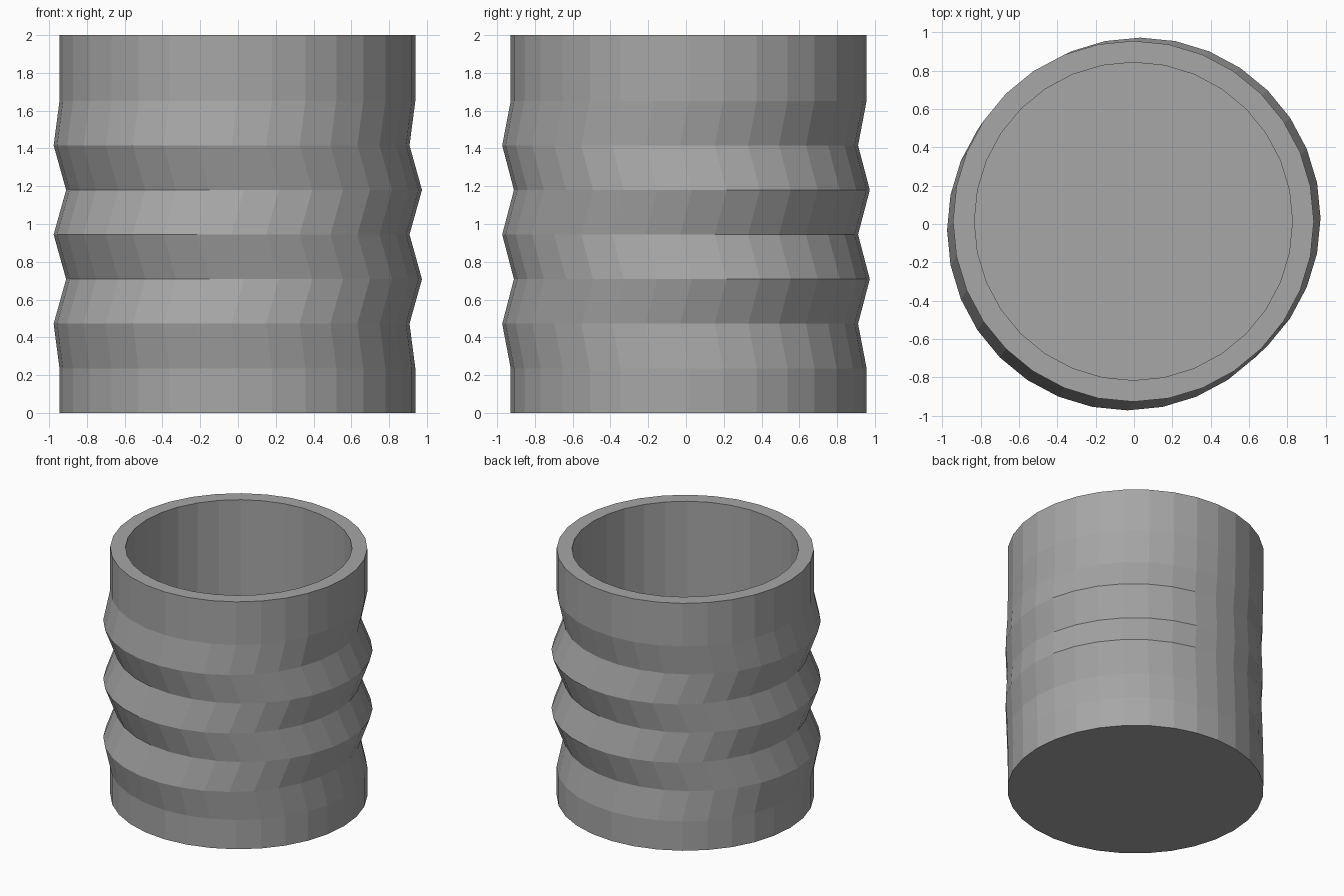
import bpy, bmesh
from math import cos, sin, pi

if "Cube" in bpy.data.objects:
    bpy.data.objects.remove(bpy.data.objects["Cube"])

SIDES = 32
BASE = (-0.003, 0.014)      # axis of the straight sections
LEFT = (-0.034, -0.031)     # centre of rings pushed front-left
RIGHT = (0.032, 0.031)      # centre of rings pushed back-right
RADIUS = 0.942

bm = bmesh.new()


def ring(centre, radius, z):
    return [bm.verts.new((centre[0] + radius * cos(2 * pi * i / SIDES),
                          centre[1] + radius * sin(2 * pi * i / SIDES), z))
            for i in range(SIDES)]


# Outer wall: evenly spaced rings, zigzagging between the two offsets
STEP = 0.236
rings = [ring(BASE, RADIUS, 0), ring(BASE, RADIUS, STEP)]
for k in range(2, 7):
    rings.append(ring(LEFT if k % 2 == 0 else RIGHT, RADIUS, k * STEP))
rings += [ring(BASE, RADIUS, 7 * STEP), ring(BASE, RADIUS, 2.0)]

# Rim and straight inner wall down to the floor
rings += [ring(BASE, 0.83, 2.0), ring(BASE, 0.83, 0.15)]

for a, b in zip(rings, rings[1:]):
    for i in range(SIDES):
        j = (i + 1) % SIDES
        bm.faces.new((a[i], a[j], b[j], b[i]))

# Underside and inner floor
bm.faces.new(rings[0][::-1])
bm.faces.new(rings[-1])
bmesh.ops.recalc_face_normals(bm, faces=bm.faces)

mesh = bpy.data.meshes.new("ribbed_cup")
bm.to_mesh(mesh)
bm.free()
cup = bpy.data.objects.new("ribbed_cup", mesh)
bpy.context.collection.objects.link(cup)

# Dark grey finish
grey = bpy.data.materials.new("dark_grey")
grey.diffuse_color = (0.385, 0.385, 0.385, 1)
grey.use_nodes = True
grey.node_tree.nodes["Principled BSDF"].inputs["Base Color"].default_value = grey.diffuse_color
mesh.materials.append(grey)
